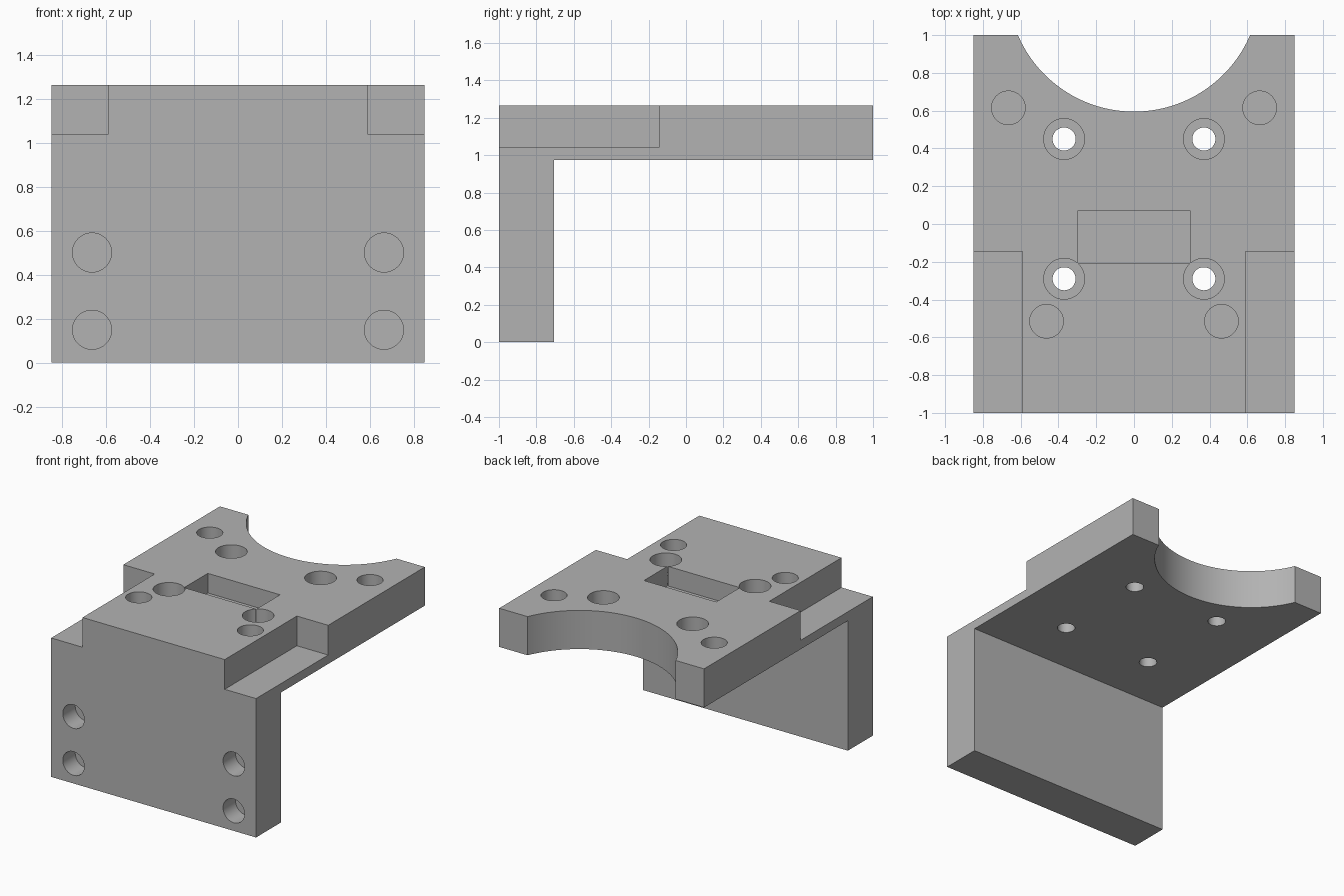
import bpy
import math

if "Cube" in bpy.data.objects:
    bpy.data.objects.remove(bpy.data.objects["Cube"], do_unlink=True)

HALF_W, TOP, PLATE_BOTTOM, WALL_BACK = 0.85, 1.265, 0.975, -0.705
POCKET = 0.147   # depth of the blind holes and the slot
OVER = 0.05      # how far cutters stick out of the surface

grey = bpy.data.materials.new("plain grey")
grey.use_nodes = True
grey.diffuse_color = (0.45, 0.45, 0.45, 1)
grey.node_tree.nodes["Principled BSDF"].inputs["Base Color"].default_value = (0.45, 0.45, 0.45, 1)

# Angle bracket: L-shaped side profile extruded across the width
profile = [(-1, 0), (WALL_BACK, 0), (WALL_BACK, PLATE_BOTTOM),
           (1, PLATE_BOTTOM), (1, TOP), (-1, TOP)]
n = len(profile)
verts = [(x, y, z) for x in (-HALF_W, HALF_W) for y, z in profile]
faces = [tuple(reversed(range(n))), tuple(range(n, 2 * n))]
faces += [(i, (i + 1) % n, (i + 1) % n + n, i + n) for i in range(n)]
mesh = bpy.data.meshes.new("angle_bracket")
mesh.from_pydata(verts, [], faces)
mesh.materials.append(grey)
bracket = bpy.data.objects.new("angle_bracket", mesh)
bpy.context.collection.objects.link(bracket)

cutters = []


def add_cutter(name):
    cutter = bpy.context.object
    cutter.name = name
    cutter.hide_render = True
    cutter.data.materials.append(grey)
    cutters.append(cutter)


def cut_box(name, low, high):
    center = [(a + b) / 2 for a, b in zip(low, high)]
    bpy.ops.mesh.primitive_cube_add(size=1, location=center)
    bpy.context.object.scale = [b - a for a, b in zip(low, high)]
    add_cutter(name)


def cut_down(name, x, y, radius, depth, sides=48):
    """Vertical hole bored from the top face."""
    bpy.ops.mesh.primitive_cylinder_add(
        vertices=sides, radius=radius, depth=depth + OVER,
        location=(x, y, TOP + (OVER - depth) / 2))
    add_cutter(name)


def cut_front(name, x, z, radius, depth):
    """Horizontal hole bored from the front face."""
    bpy.ops.mesh.primitive_cylinder_add(
        vertices=48, radius=radius, depth=depth + OVER,
        location=(x, -1 + (depth - OVER) / 2, z), rotation=(math.pi / 2, 0, 0))
    add_cutter(name)


# Round cutout in the rear edge and rectangular slot in the plate
cut_down("rear_arc_cutter", 0, 1.264, 0.669, 0.5, 160)
cut_box("slot_cutter", (-0.3, -0.21, TOP - POCKET), (0.3, 0.07, TOP + OVER))

for side, s in (("left", 1), ("right", -1)):
    # Stepped front corners
    x1, x2 = sorted((s * 0.59, s * (HALF_W + OVER)))
    cut_box(side + "_step_cutter", (x1, -1 - OVER, 1.042), (x2, -0.145, TOP + OVER))
    # Counterbored through holes
    for y in (0.45, -0.29):
        cut_down(side + "_counterbore_cutter", s * 0.37, y, 0.108, POCKET)
        cut_down(side + "_through_hole_cutter", s * 0.37, y, 0.061, 0.5)
    # Blind holes in the plate and in the front wall
    for x, y in ((0.665, 0.615), (0.463, -0.515)):
        cut_down(side + "_plate_hole_cutter", s * x, y, 0.089, POCKET)
    for z in (0.15, 0.502):
        cut_front(side + "_wall_hole_cutter", s * 0.665, z, 0.089, POCKET)

# Apply every cut, then discard the cutters
for cutter in cutters:
    mod = bracket.modifiers.new(cutter.name, "BOOLEAN")
    mod.operation = "DIFFERENCE"
    mod.solver = "EXACT"
    mod.object = cutter
bpy.context.view_layer.update()
result = bpy.data.meshes.new_from_object(bracket.evaluated_get(bpy.context.evaluated_depsgraph_get()))
bracket.modifiers.clear()
bracket.data = result
result.name = "angle_bracket"
result.materials.clear()
result.materials.append(grey)
for face in result.polygons:
    face.material_index = 0
for cutter in cutters:
    bpy.data.objects.remove(cutter, do_unlink=True)

# Smooth bores with crisp edges
bpy.ops.object.select_all(action="DESELECT")
bracket.select_set(True)
bpy.context.view_layer.objects.active = bracket
bpy.ops.object.shade_smooth_by_angle(angle=math.radians(30))
